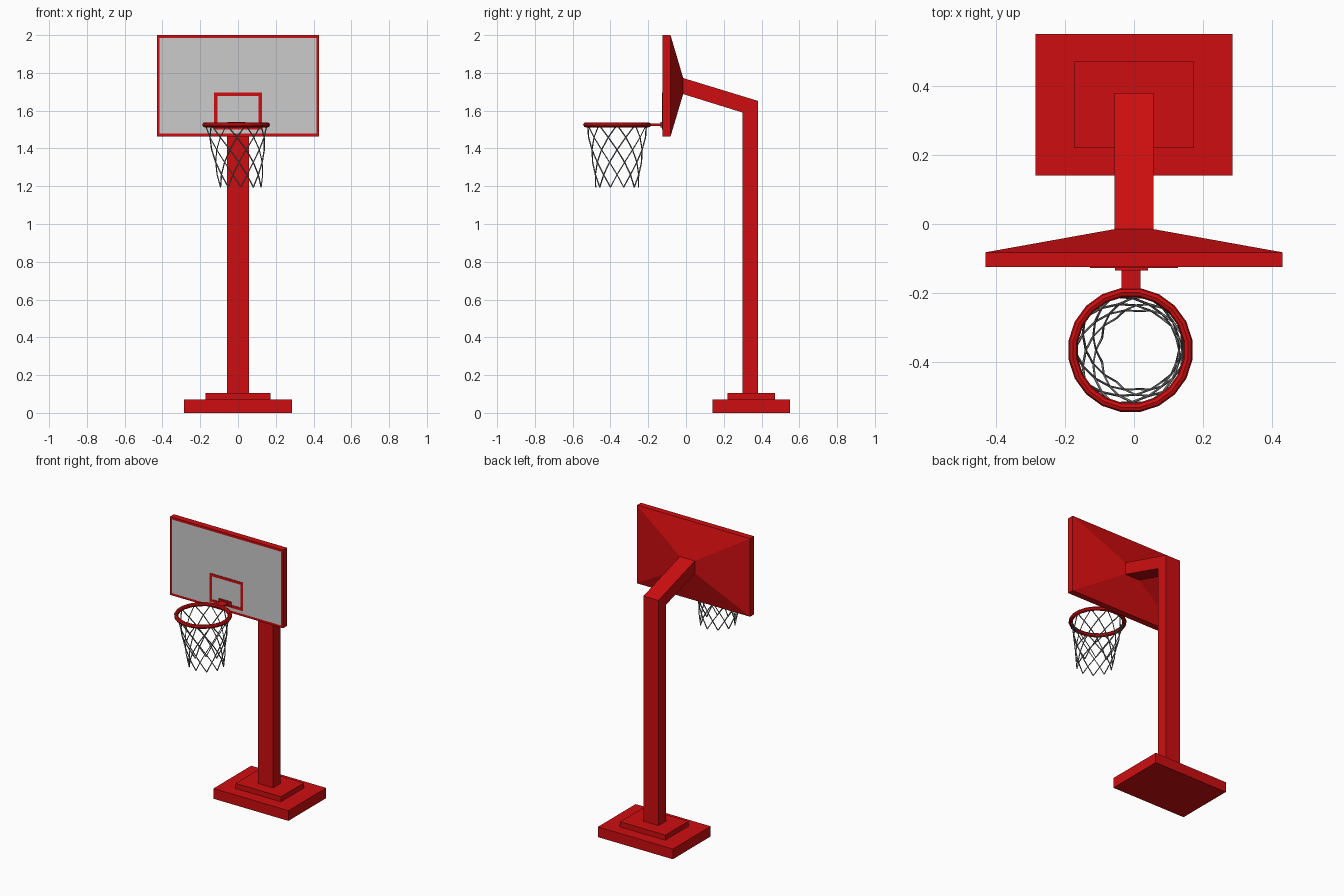
import bpy, bmesh, math
from mathutils import Vector

cube = bpy.data.objects.get("Cube")
if cube:
    bpy.data.objects.remove(cube, do_unlink=True)


def material(name, rgb):
    m = bpy.data.materials.new(name)
    m.use_nodes = True
    color = (*rgb, 1)
    m.diffuse_color = color
    m.node_tree.nodes["Principled BSDF"].inputs["Base Color"].default_value = color
    return m


red = material("red_paint", (0.62, 0.004, 0.005))
grey = material("board_grey", (0.6, 0.6, 0.6))
cord = material("net_cord", (0.2, 0.2, 0.2))


def loft(name, rings, *mats):
    """Skin a closed solid through rings of equal point count."""
    bm = bmesh.new()
    loops = [[bm.verts.new(p) for p in ring] for ring in rings]
    n = len(loops[0])
    first = bm.faces.new(loops[0])
    bm.faces.new(loops[-1][::-1])
    for a, b in zip(loops, loops[1:]):
        for i in range(n):
            j = (i + 1) % n
            bm.faces.new((a[i], a[j], b[j], b[i]))
    bmesh.ops.recalc_face_normals(bm, faces=bm.faces)
    if len(mats) > 1:  # framed front panel
        bmesh.ops.inset_region(bm, faces=[first], thickness=0.022)
        first.material_index = 1
    me = bpy.data.meshes.new(name)
    bm.to_mesh(me)
    bm.free()
    for m in mats:
        me.materials.append(m)
    ob = bpy.data.objects.new(name, me)
    bpy.context.collection.objects.link(ob)
    return ob


def rect(x, y, z0, z1):
    return [(-x, y, z0), (x, y, z0), (x, y, z1), (-x, y, z1)]


def box(name, x0, x1, y0, y1, z0, z1):
    rings = [[(x0, y, z0), (x1, y, z0), (x1, y, z1), (x0, y, z1)] for y in (y0, y1)]
    return loft(name, rings, red)


# Stepped base
box("base_slab", -0.285, 0.285, 0.14, 0.55, 0, 0.07)
box("base_step", -0.172, 0.172, 0.22, 0.47, 0.07, 0.105)

# Post with sloping arm, one bent side profile
side = [(0.30, 0.10), (0.38, 0.10), (0.38, 1.652), (-0.016, 1.773),
        (-0.016, 1.688), (0.30, 1.59)]
loft("post_and_arm", [[(x, y, z) for y, z in side] for x in (-0.057, 0.057)], red)

# Backboard tapering to the arm
loft("backboard", [rect(0.43, -0.125, 1.463, 2.0), rect(0.43, -0.082, 1.463, 2.0),
                   rect(0.057, -0.015, 1.688, 1.773)], red, grey)

# Target outline on the panel
for name, x0, x1, z0, z1 in (
        ("target_left", 0.109, 0.127, 1.5, 1.695), ("target_right", -0.127, -0.109, 1.5, 1.695),
        ("target_top", -0.109, 0.109, 1.677, 1.695), ("target_bottom", -0.109, 0.109, 1.5, 1.518)):
    box(name, x0, x1, -0.128, -0.124, z0, z1)

# Rim and bracket
RIM = Vector((-0.01, -0.365, 1.525))
bpy.ops.mesh.primitive_torus_add(major_segments=20, minor_segments=8, major_radius=0.168,
                                 minor_radius=0.0135, location=RIM,
                                 rotation=(0, 0, math.pi / 20))
rim = bpy.context.object
rim.name = "rim"
rim.data.materials.append(red)
box("rim_bracket_plate", -0.055, 0.04, -0.135, -0.124, 1.51, 1.54)
box("rim_bracket_arm", -0.036, 0.019, -0.2, -0.13, 1.518, 1.531)

# Net: two opposed families of spiral cords that meet at each level
CORDS, LEVELS, DROP = 10, 5, 0.33
curve = bpy.data.curves.new("net", "CURVE")
curve.dimensions = "3D"
curve.bevel_depth = 0.0035
curve.bevel_resolution = 0
curve.use_fill_caps = True
for turn in (-1, 1):
    for c in range(CORDS):
        sp = curve.splines.new("POLY")
        sp.points.add(LEVELS)
        for k, p in enumerate(sp.points):
            t = k / LEVELS
            a = math.tau / CORDS * (c + turn * k / 2)
            r = 0.163 - 0.065 * t + 0.015 * t * t
            p.co = (RIM.x + 0.025 * t + r * math.cos(a), RIM.y + r * math.sin(a),
                    RIM.z - DROP * t, 1)
net = bpy.data.objects.new("net", curve)
bpy.context.collection.objects.link(net)
curve.materials.append(cord)
